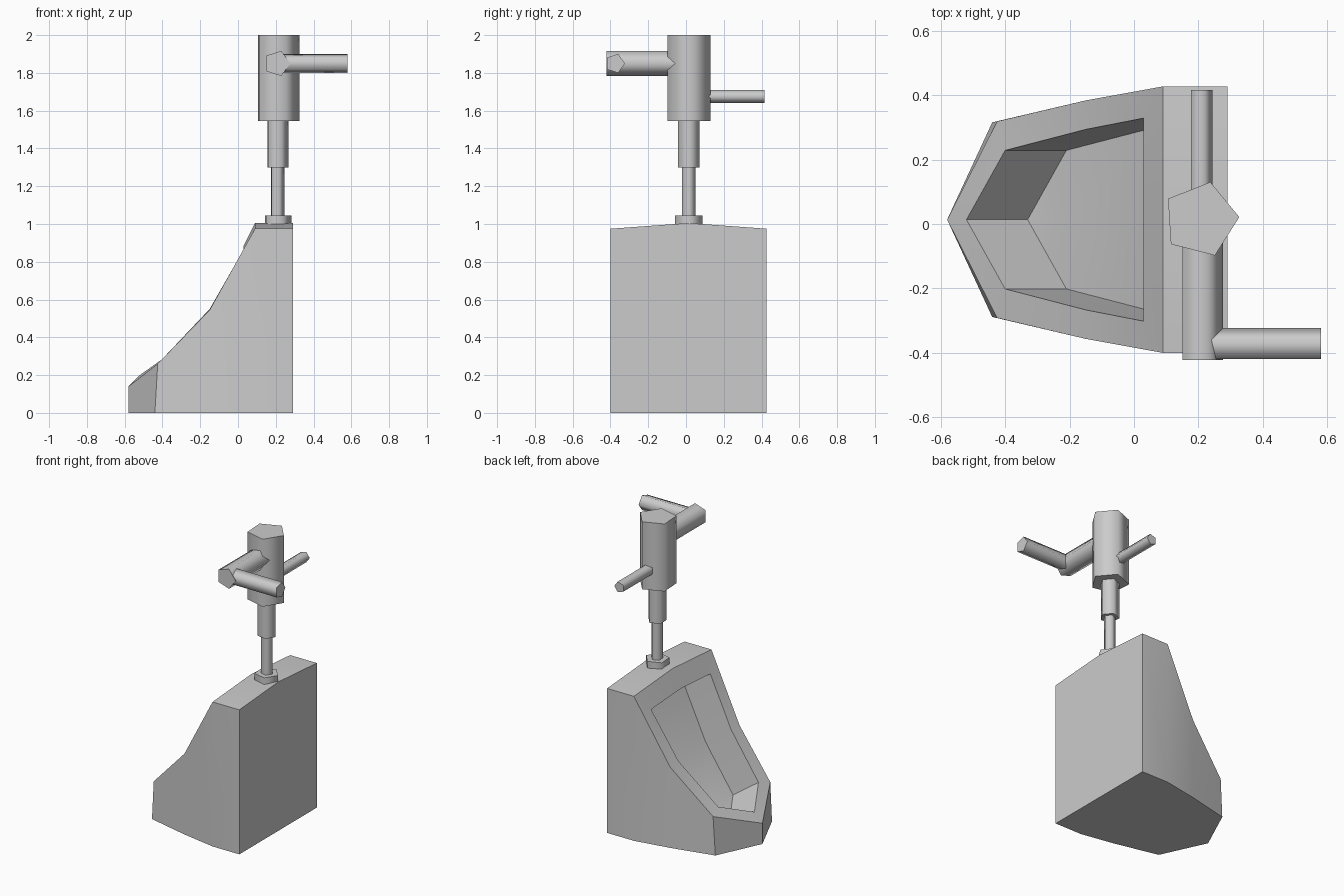
import bpy, bmesh, math
from mathutils import Vector

if "Cube" in bpy.data.objects:
    bpy.data.objects.remove(bpy.data.objects["Cube"])

CY = 0.0135           # centre line of the body
PX, PY = 0.207, 0.014  # axis of the upright pipe


def finish(name, bm, angle):
    bmesh.ops.recalc_face_normals(bm, faces=bm.faces)
    me = bpy.data.meshes.new(name)
    bm.to_mesh(me)
    bm.free()
    ob = bpy.data.objects.new(name, me)
    bpy.context.collection.objects.link(ob)
    bpy.ops.object.select_all(action='DESELECT')
    ob.select_set(True)
    bpy.context.view_layer.objects.active = ob
    bpy.ops.object.shade_smooth_by_angle(angle=math.radians(angle))
    return ob


def pipe(name, start, axis, length, r, turn=0.0):
    """Five-sided pipe running from start along axis (X, Y or Z)."""
    d, u, v = {'X': ((1, 0, 0), (0, 1, 0), (0, 0, 1)),
               'Y': ((0, 1, 0), (1, 0, 0), (0, 0, 1)),
               'Z': ((0, 0, 1), (1, 0, 0), (0, 1, 0))}[axis]
    d, u, v, start = Vector(d), Vector(u), Vector(v), Vector(start)
    bm = bmesh.new()
    rings = []
    for k in (0, length):
        rings.append([bm.verts.new(start + d * k + u * r * math.cos(a) + v * r * math.sin(a))
                      for a in (turn + i * math.tau / 5 for i in range(5))])
    for ring in rings:
        bm.faces.new(ring)
    for i in range(5):
        j = (i + 1) % 5
        bm.faces.new((rings[0][i], rings[0][j], rings[1][j], rings[1][i]))
    return finish(name, bm, 80)


# Urinal body: half is built, then mirrored across its centre line
bm = bmesh.new()
row = lambda pts: [bm.verts.new(p) for p in pts]
outer = row([(-0.58, 0, 0.14), (-0.425, 0.305, 0.26), (-0.15, 0.37, 0.545),
             (0.09, 0.4135, 0.975), (0.09, 0, 1.005)])
inner_pts = [(-0.52, 0, 0.20), (-0.40, 0.215, 0.285), (-0.15, 0.28, 0.55),
             (0.03, 0.315, 0.865), (0.03, 0, 0.885)]
inner = row(inner_pts)
floor = row([(x + 0.19, y, z - 0.135) for x, y, z in inner_pts])
base = row([(-0.58, 0, 0), (-0.44, 0.302, 0), (-0.15, 0.37, 0),
            (0.09, 0.4135, 0), (0.29, 0.4135, 0), (0.29, 0, 0)])
top_corner, top_mid = row([(0.29, 0.4135, 0.975), (0.29, 0, 1.005)])

# rim and bowl walls
for a, b in ((outer, inner), (inner, floor)):
    for i in range(4):
        bm.faces.new((a[i], a[i + 1], b[i + 1], b[i]))
# bowl floor
m1, m2 = row([(-0.21, 0, 0.15), (0.04, 0, 0.415)])
bm.faces.new((floor[0], floor[1], m1))
bm.faces.new((m1, floor[1], floor[2], m2))
bm.faces.new((m2, floor[2], floor[3], floor[4]))
# outer sides, top, back and underside
side = outer[:4] + [top_corner]
for i in range(4):
    bm.faces.new((base[i], base[i + 1], side[i + 1], side[i]))
bm.faces.new((outer[3], top_corner, top_mid, outer[4]))
bm.faces.new((base[4], base[5], top_mid, top_corner))
bm.faces.new(base)
bmesh.ops.mirror(bm, geom=bm.verts[:] + bm.edges[:] + bm.faces[:],
                 axis='Y', merge_dist=0.001)
bmesh.ops.translate(bm, verts=bm.verts, vec=(0, CY, 0))
finish("urinal_body", bm, 30)

# Upright plumbing, each piece: name, bottom, top, radius
for name, z0, z1, r in (("pipe_collar", 0.98, 1.045, 0.077),
                        ("lower_pipe", 1.0, 1.30, 0.038),
                        ("middle_pipe", 1.30, 1.545, 0.06),
                        ("flush_valve", 1.545, 2.0, 0.12)):
    pipe(name, (PX, PY, z0), 'Z', z1 - z0, r, math.radians(3.6))

# Supply pipe elbow and flush lever
pipe("supply_arm", (PX, -0.422, 1.85), 'Y', 0.43, 0.07)
pipe("supply_inlet", (0.21, -0.376, 1.85), 'X', 0.37, 0.053)
pipe("flush_handle", (PX, 0.03, 1.675), 'Y', 0.386, 0.037)
